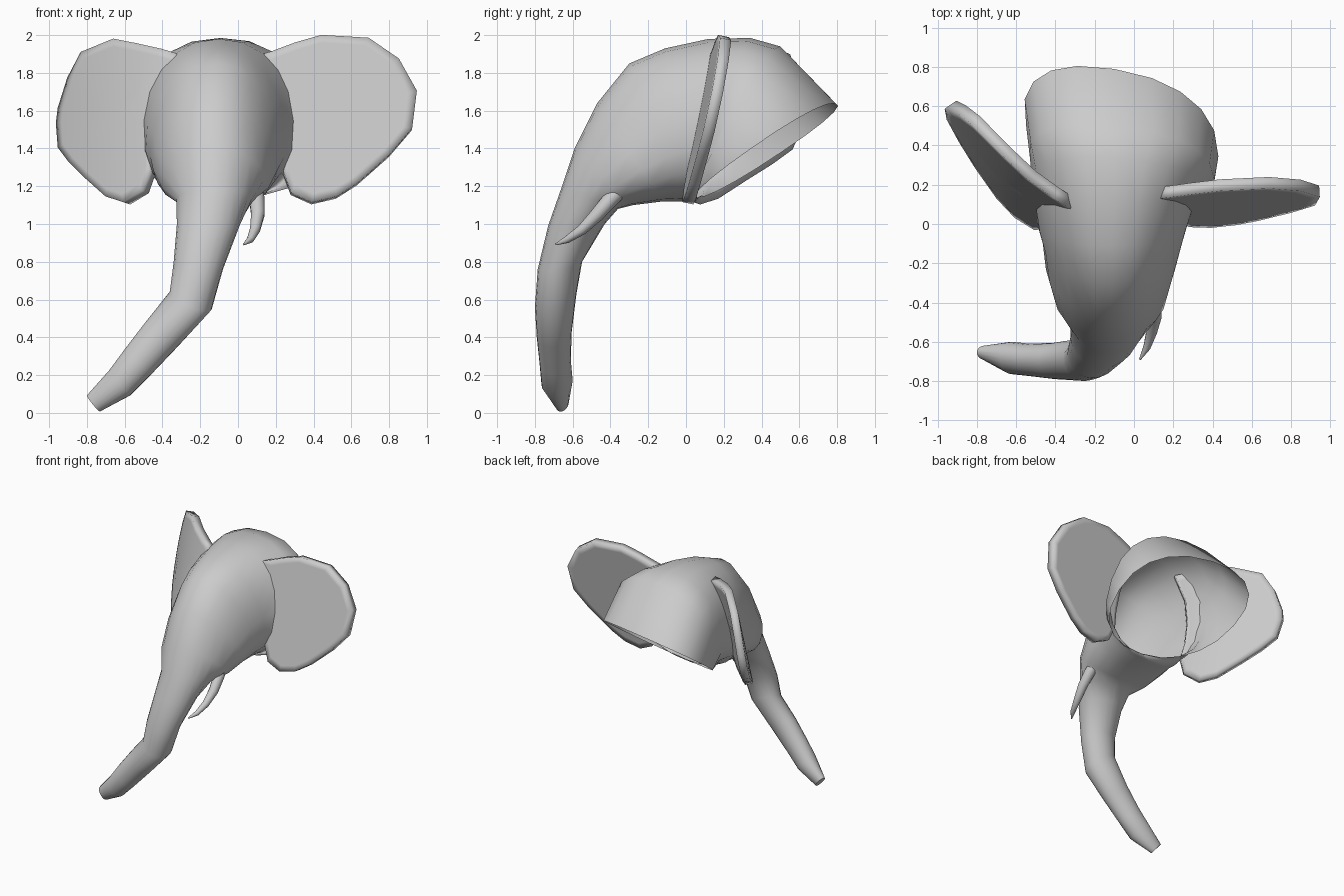
import bpy, math
from mathutils import Vector

if "Cube" in bpy.data.objects:
    bpy.data.objects.remove(bpy.data.objects["Cube"])


def make_object(name, verts, faces, angle=50):
    mesh = bpy.data.meshes.new(name)
    mesh.from_pydata(verts, [], faces)
    mesh.update()
    ob = bpy.data.objects.new(name, mesh)
    bpy.context.collection.objects.link(ob)
    bpy.ops.object.select_all(action='DESELECT')
    ob.select_set(True)
    bpy.context.view_layer.objects.active = ob
    bpy.ops.object.mode_set(mode='EDIT')
    bpy.ops.mesh.select_all(action='SELECT')
    bpy.ops.mesh.normals_make_consistent(inside=False)
    bpy.ops.object.mode_set(mode='OBJECT')
    bpy.ops.object.shade_smooth_by_angle(angle=math.radians(angle))
    return ob


def skin(rings, cap_start=True, cap_end=False):
    n = len(rings[0])
    verts = [p for r in rings for p in r]
    faces = [(i * n + j, i * n + (j + 1) % n, (i + 1) * n + (j + 1) % n, (i + 1) * n + j)
             for i in range(len(rings) - 1) for j in range(n)]
    if cap_start:
        faces.append(tuple(range(n)))
    if cap_end:
        faces.append(tuple(range(len(verts) - n, len(verts))))
    return verts, faces


def spow(v, e):
    return math.copysign(abs(v) ** e, v)


# Head and trunk: one skin from the trunk tip to the open neck
# (x, half width, tilt, front y, front z, back y, back z, taper to front, squareness)
SECTIONS = [
    (-0.765, 0.055, 50, -0.69, 0.04, -0.62, 0.06, 0, 2),
    (-0.625, 0.087, 50, -0.765, 0.15, -0.60, 0.17, 0, 2),
    (-0.53, 0.097, 45, -0.775, 0.26, -0.61, 0.28, 0, 2),
    (-0.405, 0.107, 38, -0.79, 0.40, -0.605, 0.43, 0, 2),
    (-0.25, 0.12, 22, -0.80, 0.56, -0.58, 0.63, 0, 2),
    (-0.21, 0.132, 8, -0.785, 0.76, -0.55, 0.80, 0, 2),
    (-0.157, 0.167, 0, -0.73, 0.99, -0.43, 1.00, 0, 2),
    (-0.125, 0.20, 0, -0.66, 1.19, -0.36, 1.08, 0.15, 2.1),
    (-0.12, 0.27, 0, -0.59, 1.40, -0.28, 1.10, 0.28, 2.3),
    (-0.12, 0.31, 0, -0.47, 1.64, -0.12, 1.12, 0.3, 2.3),
    (-0.11, 0.34, 0, -0.30, 1.85, 0.00, 1.12, 0.26, 2.25),
    (-0.11, 0.37, 0, -0.11, 1.93, 0.03, 1.12, 0.2, 2.25),
    (-0.10, 0.40, 0, 0.12, 1.98, 0.05, 1.12, 0.12, 2.25),
    (-0.08, 0.44, 0, 0.34, 1.985, 0.06, 1.13, 0.04, 2.3),
    (-0.06, 0.47, 0, 0.50, 1.94, 0.06, 1.14, -0.03, 2.4),
    (-0.06, 0.49, 0, 0.79, 1.64, 0.06, 1.14, -0.08, 2.3),
]
SIDES = 20
rings = []
for k, (x, w, tilt, fy, fz, by, bz, egg, sq) in enumerate(SECTIONS):
    c = Vector((x, (fy + by) / 2, (fz + bz) / 2))
    turn = max(0, k - 12) / 3
    u = Vector((-0.04 * turn, (fy - by) / 2, (fz - bz) / 2))
    t = math.radians(tilt)
    side = Vector((math.cos(t) * w, -0.08 * turn, -math.sin(t) * w + 0.01 * turn))
    ring = []
    for j in range(SIDES):
        a = 2 * math.pi * j / SIDES
        s = spow(math.sin(a), 2 / sq)
        ring.append(c + side * spow(math.cos(a), 2 / sq) * (1 - egg * s) + u * s)
    rings.append(ring)
make_object("head_and_trunk", *skin(rings), angle=60)


# Ears: bent plates drawn from their front outline
def ear(name, outline, depth):
    cx = sum(p[0] for p in outline) / len(outline)
    cz = sum(p[1] for p in outline) / len(outline)
    loops = []
    for f in (1, 0.9, 0.6, 0.3):
        pts = [(cx + (x - cx) * f, cz + (z - cz) * f) for x, z in outline]
        loops.append([Vector((x, depth(x, z), z)) for x, z in pts])
    verts, faces = skin(loops, cap_start=False)
    n = len(outline)
    verts.append(Vector((cx, depth(cx, cz), cz)))
    base = 3 * n
    faces += [(base + j, base + (j + 1) % n, len(verts) - 1) for j in range(n)]
    ob = make_object(name, verts, faces)
    mod = ob.modifiers.new("thickness", 'SOLIDIFY')
    mod.thickness = 0.06
    mod.offset = 0


ear("right_ear",
    [(0.1, 1.885), (0.18, 1.91), (0.3, 1.955), (0.44, 1.995), (0.69, 1.98), (0.85, 1.87),
     (0.945, 1.7), (0.92, 1.5), (0.8, 1.36), (0.63, 1.21), (0.52, 1.14), (0.39, 1.11),
     (0.28, 1.16), (0.24, 1.27), (0.25, 1.4), (0.24, 1.55), (0.2, 1.72)],
    lambda x, z: 0.01 + 0.21 * (z - 1.11) + 0.06 * (x - 0.4))
ear("left_ear",
    [(-0.31, 1.895), (-0.39, 1.92), (-0.52, 1.95), (-0.64, 1.975), (-0.81, 1.905), (-0.88, 1.77),
     (-0.93, 1.61), (-0.94, 1.53), (-0.93, 1.4), (-0.87, 1.32), (-0.79, 1.24), (-0.68, 1.14),
     (-0.59, 1.11), (-0.49, 1.17), (-0.45, 1.28), (-0.46, 1.4), (-0.45, 1.55), (-0.41, 1.72)],
    lambda x, z: 0.16 + 0.55 * (-x - 0.4) + 0.9 * max(0, -x - 0.4) ** 2 + 0.30 * (z - 1.92))

# Tusk: tapering curved tube
path = [(0.09, -0.33, 1.2, 0.042), (0.1, -0.40, 1.13, 0.042), (0.105, -0.47, 1.05, 0.037),
        (0.09, -0.55, 0.97, 0.028), (0.065, -0.63, 0.917, 0.019), (0.03, -0.69, 0.892, 0.005)]
pts = [Vector(p[:3]) for p in path]
rings = []
for i, p in enumerate(pts):
    d = (pts[min(i + 1, len(pts) - 1)] - pts[max(i - 1, 0)]).normalized()
    a = d.cross(Vector((1, 0, 0))).normalized()
    b = d.cross(a)
    rings.append([p + path[i][3] * (a * math.cos(j * math.pi / 5) + b * math.sin(j * math.pi / 5))
                  for j in range(10)])
make_object("tusk", *skin(rings, cap_end=True))
